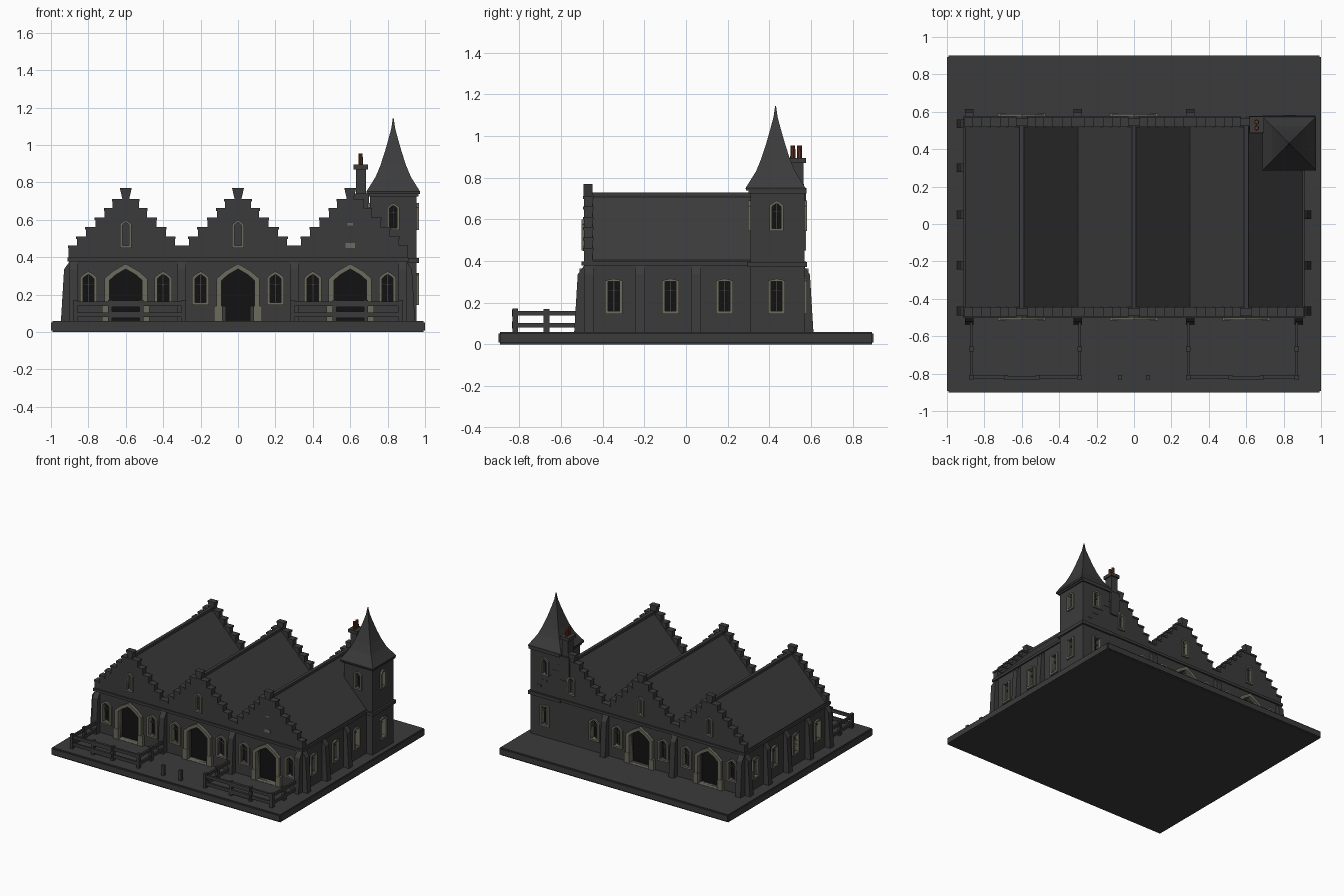
import bpy, bmesh, math
from mathutils import Matrix

if "Cube" in bpy.data.objects:
    bpy.data.objects.remove(bpy.data.objects["Cube"])


def material(name, rgb):
    m = bpy.data.materials.new(name)
    m.diffuse_color = (*rgb, 1)
    m.use_nodes = True
    m.node_tree.nodes["Principled BSDF"].inputs["Base Color"].default_value = m.diffuse_color
    return m


STONE = material("dark stone", (0.044, 0.044, 0.044))
PALE = material("pale stone trim", (0.15, 0.145, 0.11))
CLAY = material("red clay", (0.13, 0.035, 0.015))
VOID = material("black opening", (0.006, 0.006, 0.006))


def finish(name, bm, mat):
    bmesh.ops.recalc_face_normals(bm, faces=bm.faces)
    me = bpy.data.meshes.new(name)
    bm.to_mesh(me)
    bm.free()
    me.materials.append(mat)
    ob = bpy.data.objects.new(name, me)
    bpy.context.collection.objects.link(ob)
    return ob


def box(name, x0, x1, y0, y1, z0, z1, mat=STONE, bevel=0):
    bm = bmesh.new()
    bmesh.ops.create_cube(bm, size=1)
    for v in bm.verts:
        v.co = ((x0 + x1) / 2 + v.co.x * (x1 - x0), (y0 + y1) / 2 + v.co.y * (y1 - y0),
                (z0 + z1) / 2 + v.co.z * (z1 - z0))
    if bevel:
        bmesh.ops.bevel(bm, geom=bm.edges[:], offset=bevel, segments=2, affect='EDGES')
    return finish(name, bm, mat)


# Facades: local x runs along the wall, local -y points outward
def facade(angle, cx=0, cy=0):
    return Matrix.Translation((cx, cy, 0)) @ Matrix.Rotation(math.radians(angle), 4, 'Z')


def prism(name, pts, w0, w1, M=Matrix(), mat=STONE, bm=None):
    """Outline (x, z) extruded along the outward direction from w0 to w1."""
    own = bm is None
    bm = bmesh.new() if own else bm
    a = [bm.verts.new(M @ Matrix.Translation((x, -w0, z)).translation) for x, z in pts]
    b = [bm.verts.new(M @ Matrix.Translation((x, -w1, z)).translation) for x, z in pts]
    n = len(pts)
    bm.faces.new(a)
    bm.faces.new(b[::-1])
    for i in range(n):
        bm.faces.new((a[i], b[i], b[(i + 1) % n], a[(i + 1) % n]))
    return finish(name, bm, mat) if own else None


def ring(name, outer, inner, w0, w1, M, mat):
    bm = bmesh.new()
    loops = [[bm.verts.new(M @ Matrix.Translation((x, -w, z)).translation) for x, z in p]
             for p, w in ((outer, w0), (outer, w1), (inner, w1), (inner, w0))]
    n = len(outer)
    for k in range(4):
        p, q = loops[k], loops[(k + 1) % 4]
        for i in range(n):
            j = (i + 1) % n
            bm.faces.new((p[i], p[j], q[j], q[i]))
    return finish(name, bm, mat)


def arch(u, hw, z0, zs, za, k=0.6):
    zm = zs + 0.5 * (za - zs)
    return [(u - hw, z0), (u + hw, z0), (u + hw, zs), (u + hw * k, zm), (u, za),
            (u - hw * k, zm), (u - hw, zs)]


cutters = bmesh.new()
REC = 0.035


def opening(name, M, D, u, hw, z0, zs, za, t, sill, proud=0.012, mullion=True):
    inner = arch(u, hw - t, z0 + sill, zs - t * 0.3, za - t)
    ring(name + "_frame", arch(u, hw, z0, zs, za), inner, D - REC, D + proud, M, PALE)
    prism(name + "_void", inner, D - REC - 0.004, D - REC + 0.002, M, VOID)
    prism("", inner, D - REC, D + 0.05, M, bm=cutters)
    if mullion:
        c, zb = 0.005, (z0 + zs) / 2 + 0.03
        prism(name + "_mullion", [(u - c, z0 + sill), (u + c, z0 + sill), (u + c, za - t), (u - c, za - t)],
              D - REC, D - 0.015, M)
        prism(name + "_crossbar", [(u - hw + t, zb), (u + hw - t, zb), (u + hw - t, zb + .008),
                                   (u - hw + t, zb + .008)], D - REC, D - 0.018, M)


def door(name, M, D, u):
    opening(name, M, D, u, 0.115, 0.06, 0.285, 0.365, 0.028, 0.002, 0.022, False)
    for s in (-1, 1):  # jamb blocks
        a, b = u + s * 0.085, u + s * 0.128
        prism(name + "_jamb_block", [(a, .06), (b, .06), (b, .14), (a, .14)], D, D + .025, M, PALE)


def window(name, M, D, u):
    opening(name, M, D, u, 0.046, 0.145, 0.29, 0.325, 0.016, 0.014)


def side_window(name, M, D, u):
    opening(name, M, D, u, 0.041, 0.145, 0.305, 0.315, 0.014, 0.014)


def slit(name, M, D, u, z0=0.45, z1=0.6, hw=0.031):
    opening(name, M, D, u, hw, z0, z1 - 0.025, z1, 0.013, 0.012)


FRONT, RIGHT, BACK, LEFT = (facade(a) for a in (0, 90, 180, -90))
YF, YB, XS = 0.49, 0.565, 0.9
BAYS = (-0.6, 0, 0.6)

# Ground slab and hall
box("ground_slab", -1, 1, -0.9, 0.9, 0, 0.06, bevel=0.008)
solid = [box("hall_walls", -XS, XS, -YF, YB, 0.05, 0.395)]
box("hall_cornice", -XS - .012, XS + .012, -YF - .012, YB + .012, 0.378, 0.398)

# Roofs and stepped gables
STEPS = [(.305, .46), (.262, .51), (.214, .56), (.163, .61), (.113, .66), (.07, .71)]
for i, cx in enumerate(BAYS):
    prism("roof_%d" % i, [(cx - .3, .39), (cx + .3, .39), (cx + .3, .405), (cx, .72), (cx - .3, .405)],
          YF - .02, -YB + .02)
    box("ridge_tile_%d" % i, cx - .012, cx + .012, -YF + .02, YB - .02, .705, .728)
    for side, M, D, s in (("front", FRONT, YF, 1), ("back", BACK, YB, -1)):
        pts = [(s * cx + .305, .39)]
        for k, (h, z) in enumerate(STEPS):
            pts.append((s * cx + h, z))
            if k + 1 < len(STEPS):
                pts.append((s * cx + STEPS[k + 1][0], z))
        pts += [(2 * s * cx - x, z) for x, z in reversed(pts)]
        solid.append(prism("%s_gable_%d" % (side, i), pts, D - .042, D, M))
        for k, (h, z) in enumerate(STEPS):  # coping stones
            h2 = STEPS[k + 1][0] if k < 5 else 0
            for m in (-1, 1):
                a, b = s * cx + m * (h + .004), s * cx + m * h2
                prism("coping", [(a, z - .012), (b, z - .012), (b, z + .002), (a, z + .002)], D - .047, D + .005, M)
        c = s * cx
        prism("%s_finial_%d" % (side, i), [(c - .018, .71), (c + .018, .71), (c + .032, .77), (c - .032, .77)],
              D - .042, D + .002, M)
        if not (side == "front" and i == 2):
            slit("%s_gable_window_%d" % (side, i), M, D, c)
# blocked window in the third gable: only traces of its frame remain
for z0, z1, h in ((.45, .475, .025), (.57, .582, .015)):
    box("blocked_window_trace", .6 - h, .6 + h, -YF - .003, -YF, z0, z1, PALE)

# Doors and windows of the front and back
for i, cx in enumerate(BAYS):
    door("front_door_%d" % i, FRONT, YF, cx)
    for s in (-1, 1):
        window("front_window", FRONT, YF, cx + s * .2)
        if not (i == 2 and s == 1):
            window("back_window", BACK, YB, -(cx + s * .2))
    if i < 2:
        door("back_door_%d" % i, BACK, YB, -cx)

# Side windows and buttresses
for y in (-.347, -.075, .185):
    side_window("right_window", RIGHT, XS, y)
for y in (-.347, -.075, .185, .425):
    side_window("left_window", LEFT, XS, -y)


def buttress(M, D, u, hw=.023):
    N = M @ Matrix.Translation((u, 0, 0)) @ Matrix.Rotation(math.radians(90), 4, 'Z')
    # in the turned frame local x points inward to outward along the wall normal
    prism("buttress", [(-D + .01, .055), (-D - .047, .055), (-D - .03, .335), (-D, .378), (-D + .01, .378)],
          -hw, hw, N @ Matrix.Diagonal((1, 1, 1, 1)))


for y in (-.465, -.22, .05, .3, .535):
    buttress(LEFT, XS, -y)
    if y < .2:
        buttress(RIGHT, XS, y)
for x in (-.88, -.3, .3, .88):
    buttress(FRONT, YF, x)
    if x < .8:
        buttress(BACK, YB, -x)

# Corner tower
TX, TY, TH = .83, .435, .125
solid.append(box("tower_walls", TX - TH, TX + TH, TY - TH, TY + TH + .008, .05, .75))
for z, o in ((.37, .014), (.725, .01)):
    box("tower_band", TX - TH - o, TX + TH + o, TY - TH - o, TY + TH + .008 + o, z, z + .026)
for a in (0, 90, 180, -90):
    M = facade(a, TX, TY)
    D = TH + (.008 if a == 180 else 0)
    slit("tower_window", M, D, 0, .545, .69, .034)
    if a in (90, 180):
        side_window("tower_lower_window", M, D, 0)

# Flared spire: square rings of shrinking size
bm = bmesh.new()
prev = None
for h, z in ((.142, .738), (.144, .75), (.122, .785), (.094, .83), (.069, .89), (.046, .96), (.026, 1.03),
             (.01, 1.09), (.002, 1.145)):
    loop = [bm.verts.new((TX + a * h, .43 + b * h, z)) for a, b in ((-1, -1), (1, -1), (1, 1), (-1, 1))]
    if prev:
        for k in range(4):
            bm.faces.new((prev[k], prev[(k + 1) % 4], loop[(k + 1) % 4], loop[k]))
    else:
        bm.faces.new(loop[::-1])
    prev = loop
bm.faces.new(prev)
finish("tower_spire", bm, STONE)

# Chimney with two clay pots
box("chimney_base", .615, .7, .485, .575, .55, .74)
box("chimney_stack", .63, .685, .498, .565, .7, .88)
box("chimney_cap", .618, .695, .488, .575, .87, .895)
for y in (.513, .545):
    bm = bmesh.new()
    bmesh.ops.create_cone(bm, cap_ends=True, segments=10, radius1=.013, radius2=.011, depth=.07,
                          matrix=Matrix.Translation((.656, y, .92)))
    finish("chimney_pot", bm, CLAY)

# Garden fences in front of the outer bays
for s in (-1, 1):
    a, b = s * .29, s * .87
    g0, g1 = s * .6 - .085, s * .6 + .085
    lo, hi = min(a, b), max(a, b)
    for z in (.08, .138):
        box("fence_front_rail", lo, g0, -.826, -.81, z, z + .024)
        box("fence_front_rail", g1, hi, -.826, -.81, z, z + .024)
        box("garden_gate_rail", g0, g1, -.835, -.815, z - .004, z + .03)
        for x in (a, b):
            box("fence_side_rail", x - .007, x + .007, -.82, -.49, z, z + .022)
    for x in (lo, g0, g1, hi):
        box("fence_post", x - .011, x + .011, -.832, -.806, .05, .172)
    for x in (a, b):
        box("fence_side_post", x - .011, x + .011, -.683, -.655, .05, .17)
    box("path_post", s * .075 - .011, s * .075 + .011, -.832, -.808, .05, .14)

# Cut the recesses of all openings into the walls
cutter = finish("opening_cutter", cutters, VOID)
cutter.hide_render = True
for ob in solid:
    mod = ob.modifiers.new("openings", 'BOOLEAN')
    mod.object, mod.operation, mod.solver = cutter, 'DIFFERENCE', 'EXACT'
dg = bpy.context.evaluated_depsgraph_get()
meshes = [bpy.data.meshes.new_from_object(ob.evaluated_get(dg)) for ob in solid]
for ob, me in zip(solid, meshes):
    ob.modifiers.clear()
    ob.data = me
bpy.data.objects.remove(cutter)
